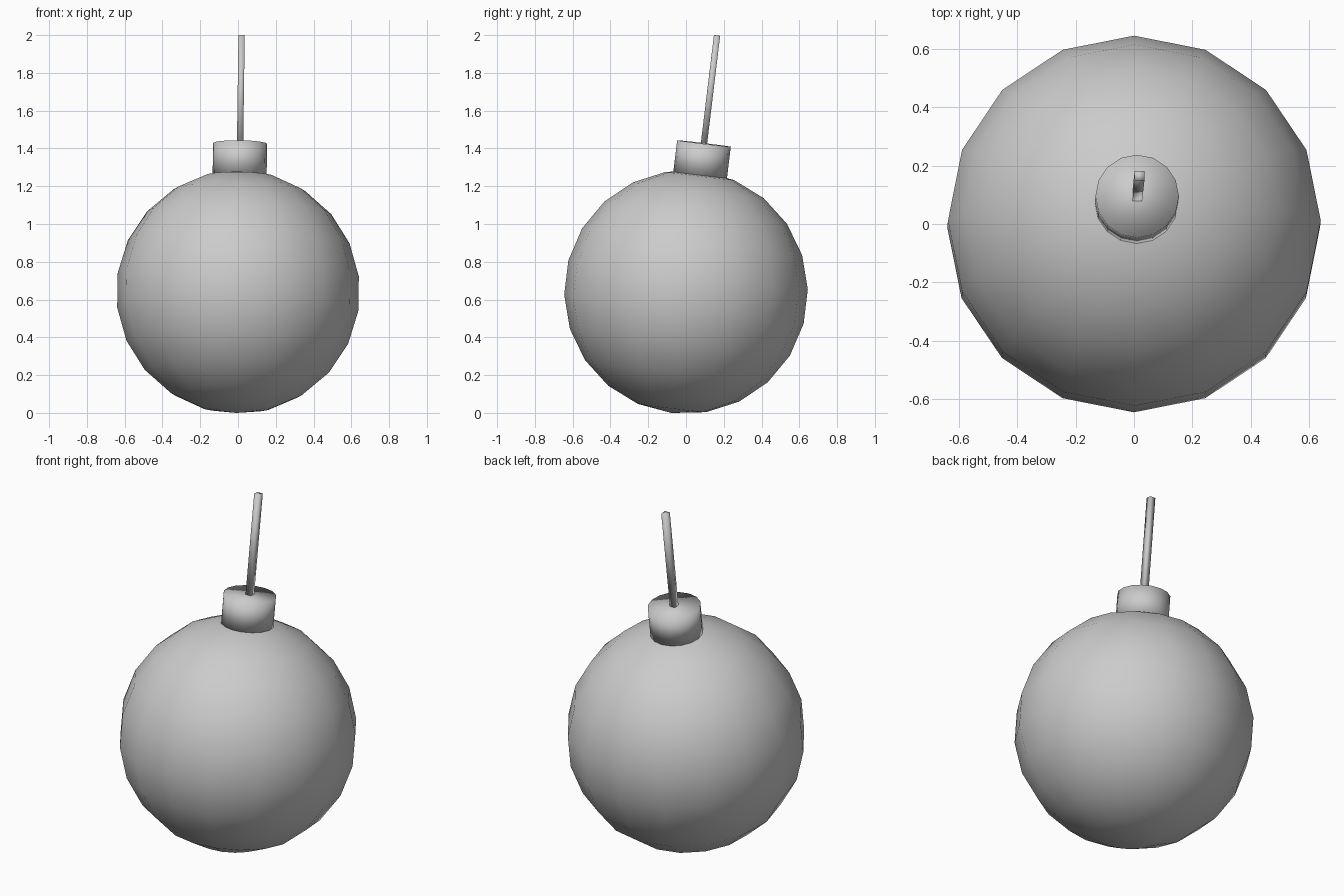
import bpy
from math import radians
from mathutils import Matrix, Vector

if "Cube" in bpy.data.objects:
    bpy.data.objects.remove(bpy.data.objects["Cube"])

# The whole ornament leans slightly about the ball centre
CENTRE = Vector((0, 0, 0.64))
TILT = Matrix.Rotation(radians(0.8), 4, 'Y') @ Matrix.Rotation(radians(-6.9), 4, 'X')
BALL_RADIUS = 0.645


def finish(name):
    obj = bpy.context.object
    obj.name = name
    obj.data.transform(Matrix.Translation(CENTRE) @ TILT)
    bpy.ops.object.shade_smooth()
    return obj


def rod(name, sides, radius, low, high, turn=0.0):
    """Cylinder along the tilted axis, measured from the ball centre."""
    bpy.ops.mesh.primitive_cylinder_add(vertices=sides, radius=radius, depth=high - low)
    mesh = bpy.context.object.data
    mesh.transform(Matrix.Translation((0, 0, (low + high) / 2)) @ Matrix.Rotation(turn, 4, 'Z'))
    return finish(name)


# Round bauble body
bpy.ops.mesh.primitive_uv_sphere_add(segments=16, ring_count=11, radius=BALL_RADIUS)
finish("ball")

# Cap on top of the ball
rod("cap", 16, 0.143, 0.622, 0.792)

# Square hanging cord
rod("cord", 4, 0.0235, 0.785, 1.368, radians(45))
